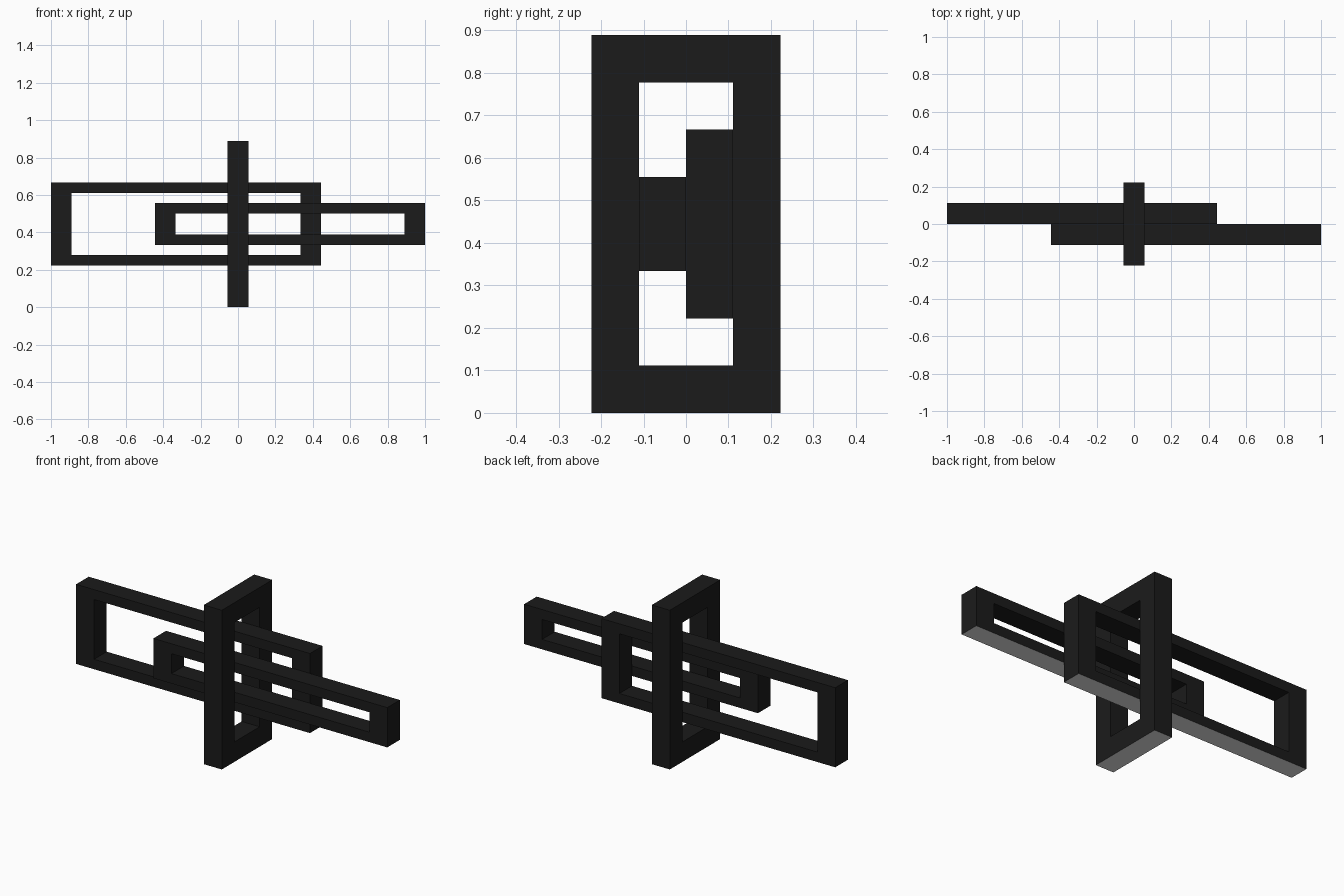
import bpy
import bmesh
from mathutils import Vector

cube = bpy.data.objects.get("Cube")
if cube:
    bpy.data.objects.remove(cube, do_unlink=True)

U = 1 / 9  # width of one bar


def make_material(name, value):
    mat = bpy.data.materials.new(name)
    mat.use_nodes = True
    colour = (value, value, value, 1)
    mat.diffuse_color = colour
    mat.node_tree.nodes["Principled BSDF"].inputs["Base Color"].default_value = colour
    return mat


black = make_material("black", 0.011)
pale = make_material("underside pale grey", 0.8)


def frame(name, centre, along, length, height, side, rail):
    """Rectangular frame: length runs along an axis, height along z."""
    along, up = Vector(along), Vector((0, 0, 1))
    depth = along.cross(up) * U
    a, h = length / 2, height / 2
    signs = ((-1, -1), (1, -1), (1, 1), (-1, 1))
    bm = bmesh.new()

    def ring(w, t):
        return [bm.verts.new(Vector(centre) + along * w * i + up * t * j - depth / 2)
                for i, j in signs]

    outer, inner = ring(a, h), ring(a - side, h - rail)
    faces = []
    for k in range(4):
        n = (k + 1) % 4
        faces.append(bm.faces.new((outer[k], outer[n], inner[n], inner[k])))

    # Thicken the flat ring into square bars
    new = bmesh.ops.extrude_face_region(bm, geom=faces, use_keep_orig=True)["geom"]
    bmesh.ops.translate(bm, vec=depth,
                        verts=[g for g in new if isinstance(g, bmesh.types.BMVert)])
    bmesh.ops.recalc_face_normals(bm, faces=bm.faces)

    # Only the outer underside is pale
    bottom = centre[2] - h
    for f in bm.faces:
        if f.calc_center_median().z < bottom + 0.001:
            f.material_index = 1

    mesh = bpy.data.meshes.new(name)
    bm.to_mesh(mesh)
    bm.free()
    mesh.materials.append(black)
    mesh.materials.append(pale)
    obj = bpy.data.objects.new(name, mesh)
    bpy.context.collection.objects.link(obj)


# Upright frame straddling two long frames that lie side by side
frame("upright_frame", (0, 0, 4 * U), (0, 1, 0), 4 * U, 8 * U, U, U)
frame("tall_long_frame", (-2.5 * U, U / 2, 4 * U), (1, 0, 0), 13 * U, 4 * U, U, U / 2)
frame("short_long_frame", (2.5 * U, -U / 2, 4 * U), (1, 0, 0), 13 * U, 2 * U, U, U / 2)
